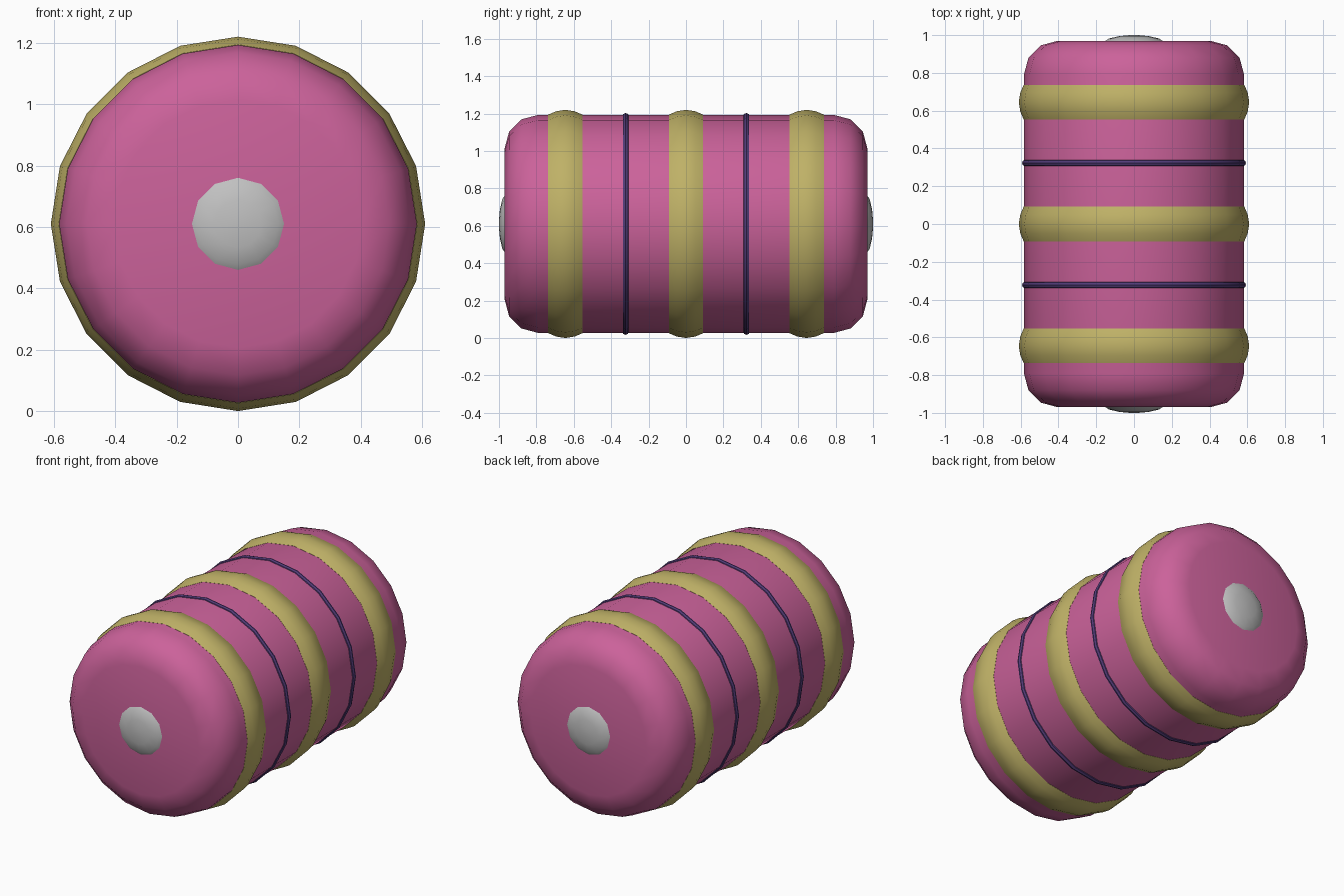
import bpy, bmesh
from math import sin, cos, pi, radians

default = bpy.data.objects.get("Cube")
if default:
    bpy.data.objects.remove(default)

RADIUS, CENTRE_Z, SIDES = 0.583, 0.61, 20


def material(name, rgb):
    m = bpy.data.materials.new(name)
    m.use_nodes = True
    m.diffuse_color = (*rgb, 1)
    m.node_tree.nodes["Principled BSDF"].inputs["Base Color"].default_value = (*rgb, 1)
    return m


pink = material("pink", (0.60, 0.122, 0.325))
gold = material("dull_gold", (0.52, 0.44, 0.135))
purple = material("dark_purple", (0.085, 0.045, 0.19))
grey = material("light_grey", (0.53, 0.53, 0.53))


def lathe(name, profile, sides, mat, closed=False):
    """Spin (radius, y) points about the lengthwise axis; cap the ends or close the loop."""
    bm = bmesh.new()
    rings = []
    for r, y in profile:
        angles = [2 * pi * i / sides for i in range(sides)]
        rings.append([bm.verts.new((r * cos(a), y, CENTRE_Z + r * sin(a))) for a in angles])
    pairs = list(zip(rings, rings[1:]))
    if closed:
        pairs.append((rings[-1], rings[0]))
    else:
        bm.faces.new(rings[0])
        bm.faces.new(rings[-1])
    for a, b in pairs:
        for i in range(sides):
            j = (i + 1) % sides
            bm.faces.new((a[i], a[j], b[j], b[i]))
    bmesh.ops.recalc_face_normals(bm, faces=bm.faces)
    mesh = bpy.data.meshes.new(name)
    bm.to_mesh(mesh)
    bm.free()
    mesh.materials.append(mat)
    obj = bpy.data.objects.new(name, mesh)
    bpy.context.collection.objects.link(obj)
    bpy.ops.object.select_all(action="DESELECT")
    obj.select_set(True)
    bpy.context.view_layer.objects.active = obj
    bpy.ops.object.shade_smooth_by_angle(angle=radians(40))
    return obj


# Barrel body with rounded rims
rim = 0.18
corner = [(RADIUS - rim + rim * cos(radians(a)), 0.79 + rim * sin(radians(a)))
          for a in (0, 30, 60, 90)]
lathe("barrel_body", [(r, -y) for r, y in reversed(corner)] + corner, SIDES, pink)

# Three wide bulging bands
for label, y in (("front", -0.645), ("middle", 0), ("back", 0.645)):
    bulge = [(0.57, -0.092), (0.584, -0.092), (0.602, -0.05), (0.61, 0),
             (0.602, 0.05), (0.584, 0.092), (0.57, 0.092)]
    lathe(label + "_band", [(r, y + dy) for r, dy in bulge], SIDES, gold, closed=True)

# Two thin cord rings
for label, y in (("front", -0.323), ("back", 0.323)):
    cord = [(0.575 + 0.018 * cos(k * pi / 4), y + 0.018 * sin(k * pi / 4)) for k in range(8)]
    lathe(label + "_ring", cord, SIDES, purple, closed=True)

# Shallow domed buttons on both ends
for label, s in (("front", -1), ("back", 1)):
    dome = [(0.153, 0.96), (0.153, 0.968), (0.133, 0.982), (0.077, 0.995), (0.02, 1.0)]
    lathe(label + "_button", [(r, s * y) for r, y in dome], 12, grey)
